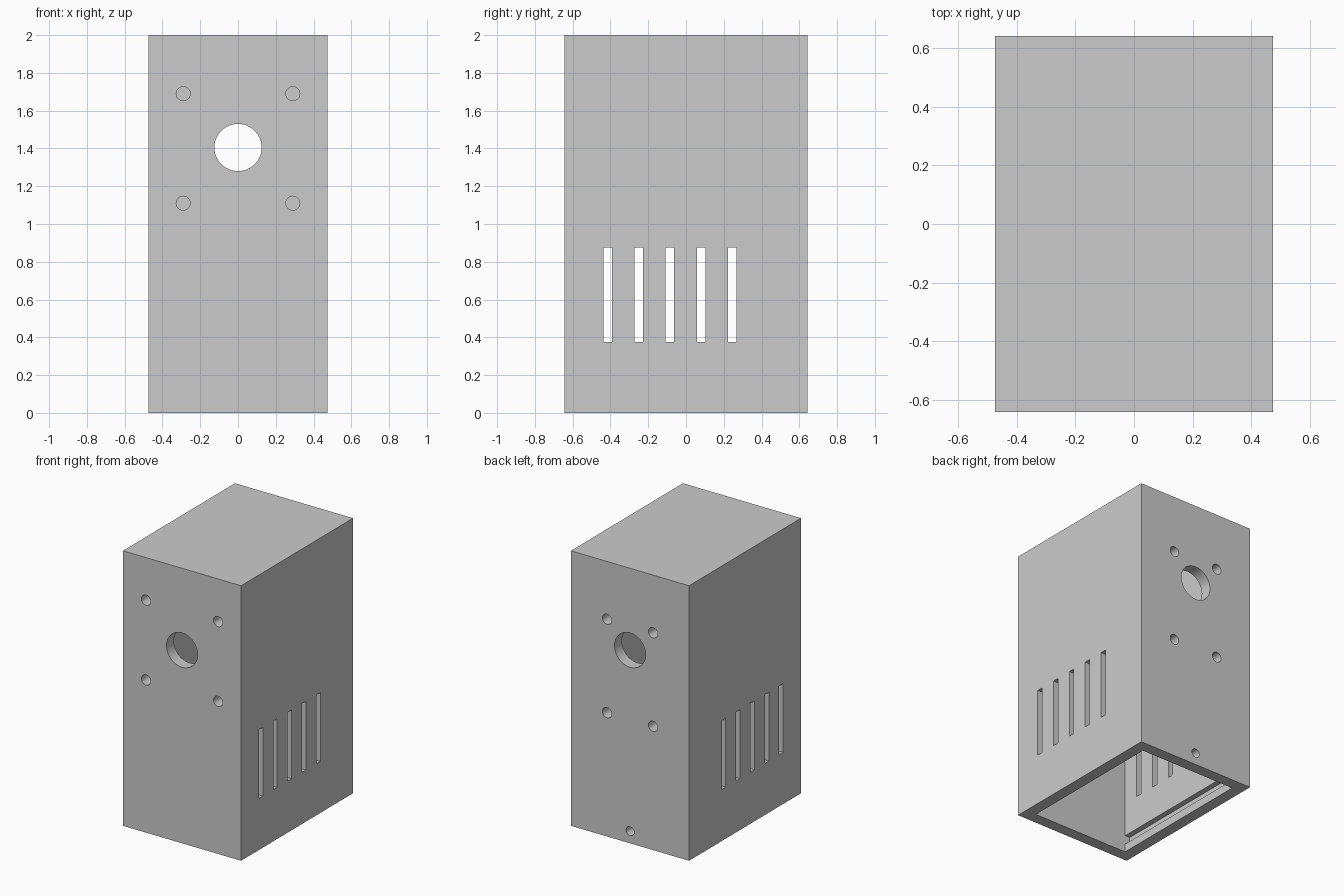
import bpy
import math

old = bpy.data.objects.get("Cube")
if old:
    bpy.data.objects.remove(old, do_unlink=True)

W, D, H, WALL = 0.95, 1.286, 2.0, 0.085

grey = bpy.data.materials.new("plain grey")
grey.use_nodes = True
colour = (0.6, 0.6, 0.6, 1)
grey.diffuse_color = colour
grey.node_tree.nodes["Principled BSDF"].inputs["Base Color"].default_value = colour


def box(name, size, centre):
    bpy.ops.mesh.primitive_cube_add(size=1, location=centre)
    ob = bpy.context.object
    ob.name = name
    ob.scale = size
    bpy.ops.object.transform_apply(location=False, rotation=False, scale=True)
    return ob


def cut(cutter):
    """Subtract a cutter from the housing, then discard it."""
    mod = housing.modifiers.new("cut", 'BOOLEAN')
    mod.operation = 'DIFFERENCE'
    mod.solver = 'EXACT'
    mod.object = cutter
    bpy.context.view_layer.objects.active = housing
    bpy.ops.object.modifier_apply(modifier=mod.name)
    bpy.data.objects.remove(cutter, do_unlink=True)


def drill(x, z, radius, side):
    """Round hole through the front (-1) or back (1) wall."""
    bpy.ops.mesh.primitive_cylinder_add(
        vertices=48, radius=radius, depth=WALL * 2,
        location=(x, side * (D - WALL) / 2, z), rotation=(math.pi / 2, 0, 0))
    cut(bpy.context.object)


# Hollow housing, open underneath
housing = box("housing", (W, D, H), (0, 0, H / 2))
housing.data.materials.append(grey)
cut(box("cavity", (W - 2 * WALL, D - 2 * WALL, H), (0, 0, H / 2 - WALL)))

# Grooves for a sliding base, in both side walls
cut(box("groove", (W - 2 * WALL + 0.08, D - 2 * WALL, 0.065), (0, 0, 0.0925)))

# Large central holes and the four mounting holes around each
for side, half_width, heights in ((-1, 0.29, (1.11, 1.69)), (1, 0.185, (0.9, 1.58))):
    drill(0, 1.405, 0.125, side)
    for z in heights:
        for x in (-half_width, half_width):
            drill(x, z, 0.037, side)

# Fixing hole low in the back wall
drill(0, 0.088, 0.032, 1)

# Ventilation slots through both side walls
for i in range(5):
    cut(box("vent", (W * 2, 0.045, 0.5), (0, -0.415 + i * 0.165, 0.625)))

# Smooth hole walls, crisp edges
housing.data.materials.clear()
housing.data.materials.append(grey)
for face in housing.data.polygons:
    face.material_index = 0
bpy.ops.object.select_all(action='DESELECT')
housing.select_set(True)
bpy.context.view_layer.objects.active = housing
bpy.ops.object.shade_smooth_by_angle(angle=math.radians(30))
